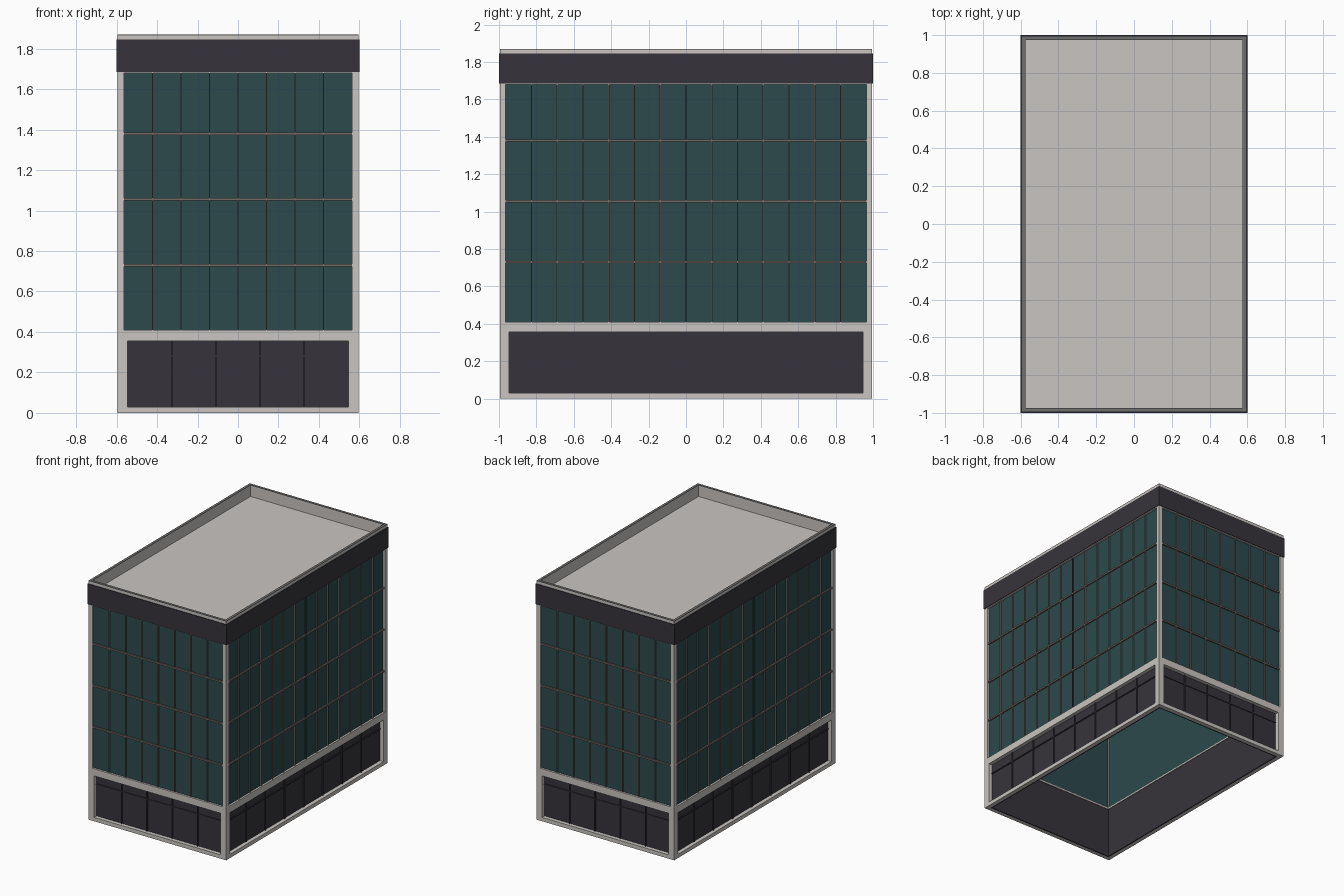
import bpy, bmesh

if "Cube" in bpy.data.objects:
    bpy.data.objects.remove(bpy.data.objects["Cube"])

HX, HY, TOP = 0.60, 1.00, 1.87


def material(name, rgb):
    m = bpy.data.materials.new(name)
    m.diffuse_color = (*rgb, 1)
    m.use_nodes = True
    m.node_tree.nodes["Principled BSDF"].inputs["Base Color"].default_value = m.diffuse_color
    return m


concrete = material("pale concrete", (0.584, 0.558, 0.533))
dark = material("dark panel", (0.037, 0.034, 0.043))
teal = material("teal glass", (0.026, 0.067, 0.075))
metal = material("grey mullion", (0.175, 0.150, 0.140))
cap_grey = material("grey coping", (0.160, 0.160, 0.160))


def boxes(name, mat, items):
    """One object from a list of (x0, x1, y0, y1, z0, z1) boxes."""
    bm = bmesh.new()
    for x0, x1, y0, y1, z0, z1 in items:
        for v in bmesh.ops.create_cube(bm, size=1)["verts"]:
            v.co.x = x1 if v.co.x > 0 else x0
            v.co.y = y1 if v.co.y > 0 else y0
            v.co.z = z1 if v.co.z > 0 else z0
    bmesh.ops.recalc_face_normals(bm, faces=bm.faces)
    me = bpy.data.meshes.new(name)
    bm.to_mesh(me)
    bm.free()
    me.materials.append(mat)
    ob = bpy.data.objects.new(name, me)
    bpy.context.collection.objects.link(ob)


def on_side(k, u0, u1, d0, d1, z0, z1):
    """Box on a facade: u runs along it, d is depth in from the envelope."""
    if k in ("front", "back"):
        y = (-HY + d0, -HY + d1) if k == "front" else (HY - d1, HY - d0)
        return (u0, u1, *y, z0, z1)
    x = (HX - d1, HX - d0) if k == "right" else (-HX + d0, -HX + d1)
    return (*x, u0, u1, z0, z1)


def ring(name, mat, d0, d1, z0, z1):
    """Four walls butting at the corners."""
    items = []
    for k in ("front", "back", "left", "right"):
        h = HX - d0 if k in ("front", "back") else HY - d1
        items.append(on_side(k, -h, h, d0, d1, z0, z1))
    boxes(name, mat, items)


# Ground floor frame
ring("base_plinth", concrete, 0.005, 0.036, 0, 0.03)
ring("base_lintel", concrete, 0.005, 0.036, 0.355, 0.41)
ring("floor_edge", concrete, 0.036, 0.052, 0.395, 0.41)
ring("storefront_wall", dark, 0.036, 0.046, 0, 0.395)

# Upper walls and roof
ring("glass_wall", teal, 0.020, 0.030, 0.41, 1.69)
ring("parapet", concrete, 0.005, 0.025, 1.68, TOP - 0.004)
ring("parapet_coping", cap_grey, 0.005, 0.025, TOP - 0.004, TOP)
ring("fascia_band", dark, 0, 0.006, 1.685, 1.845)
boxes("roof", concrete, [(-HX + .02, HX - .02, -HY + .02, HY - .02, 1.76, 1.78)])

# Corner posts
posts = []
for sx in (-1, 1):
    for sy in (-1, 1):
        xs = sorted((sx * (HX - .005), sx * (HX - .036)))
        ys = sorted((sy * (HY - .005), sy * (HY - .036)))
        posts.append((*xs, *ys, 0.03, 1.685))
boxes("corner_posts", concrete, posts)

# Repeating facade parts: end jambs, mullions, floor bars, storefront bars
jambs, fins, bars, shop, joints = [], [], [], [], []
for k in ("front", "back", "left", "right"):
    short = k in ("front", "back")
    h = HX if short else HY
    for s in (-1, 1):
        a, b = sorted((s * (h - 0.036), s * (h - 0.053)))
        jambs.append(on_side(k, a, b, 0.005, 0.036, 0.03, 0.355))
    w = h - 0.036
    n = 8 if short else 14
    for i in range(1, n):
        u = -w + 2 * w * i / n
        target = joints if (not short and i == n // 2) else fins
        target.append(on_side(k, u - .003, u + .003, 0.010, 0.020, 0.41, 1.685))
    for z in (0.73, 1.055, 1.38):
        bars.append(on_side(k, -w, w, 0.009, 0.020, z - .006, z + .006))
    w = h - 0.053
    n = 5 if short else 8
    for i in range(1, n):
        u = -w + 2 * w * i / n
        shop.append(on_side(k, u - .004, u + .004, 0.028, 0.036, 0.03, 0.355))
    shop.append(on_side(k, -w, w, 0.029, 0.036, 0.276, 0.284))
boxes("base_jambs", concrete, jambs)
boxes("vertical_mullions", metal, fins)
boxes("centre_joints", dark, joints)
boxes("floor_bars", metal, bars)
boxes("storefront_bars", dark, shop)
